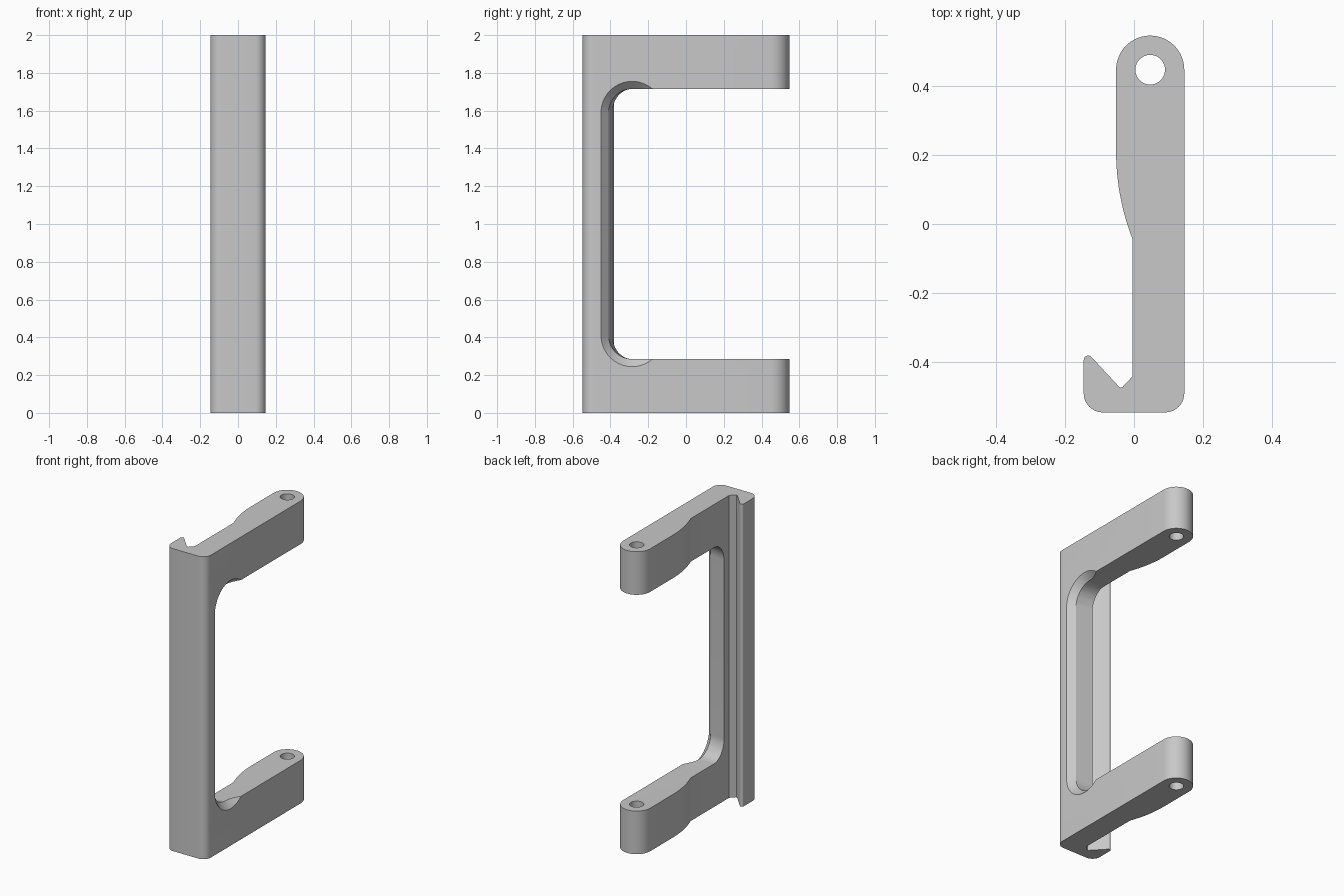
import bpy, bmesh
from math import sin, cos, radians, sqrt, asin, degrees

old = bpy.data.objects.get("Cube")
if old:
    bpy.data.objects.remove(old, do_unlink=True)

HALF = 0.547          # half depth along y
SIDE = 0.146          # half width along x
BACK = -0.005         # inner face of the bar
EYE = (0.047, 0.448)  # centre of the pivot hole
CORNER_Y = -0.285     # centre of the window's corner arcs


def arc(cx, cy, r, a0, a1, n=12):
    """Points on an arc, angles in degrees."""
    steps = [radians(a0 + (a1 - a0) * i / n) for i in range(n + 1)]
    return [(cx + r * cos(a), cy + r * sin(a)) for a in steps]


def loft(name, rings):
    """Closed solid through rings with equal point counts."""
    bm = bmesh.new()
    loops = [[bm.verts.new(p) for p in ring] for ring in rings]
    n = len(loops[0])
    for a, b in zip(loops, loops[1:]):
        for i in range(n):
            j = (i + 1) % n
            bm.faces.new((a[i], a[j], b[j], b[i]))
    bm.faces.new(loops[0])
    bm.faces.new(loops[-1])
    bmesh.ops.recalc_face_normals(bm, faces=bm.faces)
    mesh = bpy.data.meshes.new(name)
    bm.to_mesh(mesh)
    bm.free()
    obj = bpy.data.objects.new(name, mesh)
    bpy.context.collection.objects.link(obj)
    return obj


def prism(name, outline, z0, z1):
    return loft(name, [[(x, y, z) for x, y in outline] for z in (z0, z1)])


# Handle outline: rounded front, bar side, eye end, swept waist, groove and hook
r = 0.055
outline = arc(-SIDE + r, -HALF + r, r, 180, 270)
outline += arc(SIDE - r, -HALF + r, r, 270, 360)
outline += arc(EYE[0], EYE[1], SIDE - EYE[0], 0, 180, 32)
left = 2 * EYE[0] - SIDE
sweep = 0.70
turn = degrees(asin(sqrt(2 * sweep * (BACK - left) - (BACK - left) ** 2) / sweep))
outline += arc(left + sweep, 0.21, sweep, 180, 180 + turn)
outline += [(BACK, -0.443), (-0.033, -0.473)]
outline += [(-0.038, -0.475), (-0.043, -0.473)]
outline += arc(-SIDE + 0.013, -0.395, 0.013, 45, 180, 8)
handle = prism("handle_frame", outline, 0, 2)

# Pivot hole cutter
hole = prism("hole_cutter", arc(*EYE, 0.043, 0, 352.5, 47), -0.1, 2.1)


# Window cutter: rounded corners, slightly drafted wall, open at the back
def window_ring(x, ry):
    rz = 0.125
    pts = [(x, CORNER_Y + ry * u, 1.59 + rz * v) for u, v in arc(0, 0, 1, 90, 180, 20)]
    pts += [(x, CORNER_Y + ry * u, 0.41 + rz * v) for u, v in arc(0, 0, 1, 180, 270, 20)]
    return pts + [(x, 1, 0.41 - rz), (x, 1, 1.59 + rz)]


window = loft("window_cutter", [window_ring(0.2, 0.125), window_ring(0.106, 0.125),
                                window_ring(BACK, 0.105), window_ring(-0.08, 0.105)])


# Chamfer cutter: flared slot around the window's outer edge
def slot_ring(x):
    rad = 0.165 + x - SIDE
    pts = arc(CORNER_Y, 1.59, rad, 0, 180, 40) + arc(CORNER_Y, 0.41, rad, 180, 360, 40)
    return [(x, y, z) for y, z in pts]


chamfer = loft("chamfer_cutter", [slot_ring(0.1), slot_ring(0.2)])

# Cut the frame
bpy.context.view_layer.objects.active = handle
for cutter in (hole, window, chamfer):
    mod = handle.modifiers.new(cutter.name, "BOOLEAN")
    mod.operation = "DIFFERENCE"
    mod.solver = "EXACT"
    mod.object = cutter
    bpy.ops.object.modifier_apply(modifier=mod.name)
    bpy.data.objects.remove(cutter, do_unlink=True)

# Plain grey finish
mat = bpy.data.materials.new("plain_grey")
mat.use_nodes = True
colour = (0.58, 0.58, 0.58, 1)
mat.diffuse_color = colour
mat.node_tree.nodes["Principled BSDF"].inputs["Base Color"].default_value = colour
handle.data.materials.clear()
handle.data.materials.append(mat)
for poly in handle.data.polygons:
    poly.material_index = 0

bpy.ops.object.select_all(action="DESELECT")
handle.select_set(True)
bpy.ops.object.shade_smooth_by_angle(angle=radians(25))
